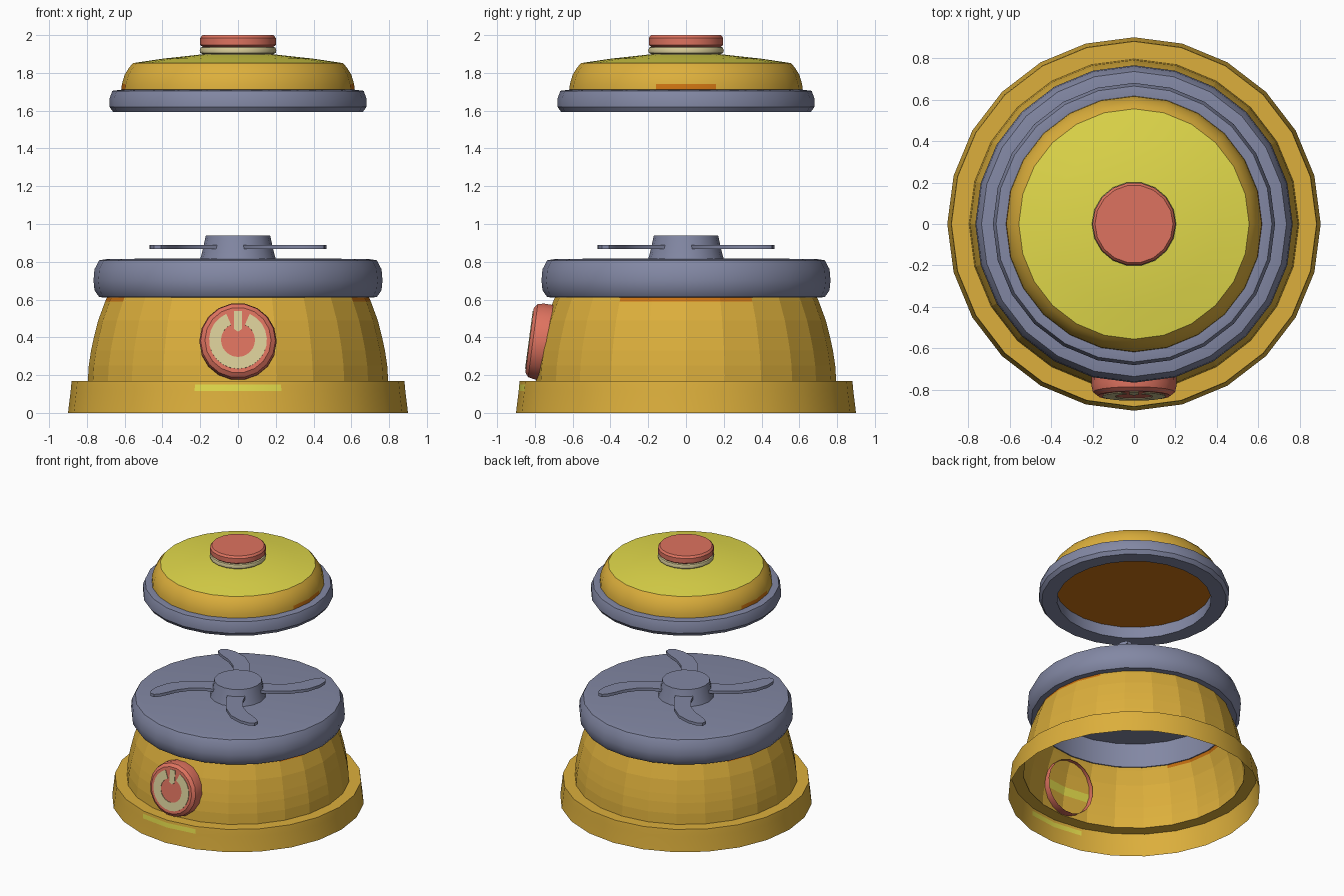
import bpy, bmesh, math
from mathutils import Matrix, Vector

if "Cube" in bpy.data.objects:
    bpy.data.objects.remove(bpy.data.objects["Cube"])


def material(name, rgb):
    m = bpy.data.materials.new(name)
    m.diffuse_color = (*rgb, 1)
    m.use_nodes = True
    m.node_tree.nodes["Principled BSDF"].inputs["Base Color"].default_value = m.diffuse_color
    return m


YELLOW = material("warm yellow", (0.72, 0.43, 0.045))
LIME = material("lemon yellow", (0.76, 0.70, 0.07))
ORANGE = material("deep orange", (0.60, 0.17, 0.006))
GREY = material("blue grey", (0.225, 0.245, 0.37))
RED = material("coral red", (0.73, 0.17, 0.115))
CREAM = material("cream", (0.70, 0.62, 0.32))


def finish(name, bm, mats, rule=None, smooth=True, matrix=None):
    bmesh.ops.recalc_face_normals(bm, faces=bm.faces)
    if rule:
        for f in bm.faces:
            f.material_index = rule(f.calc_center_median())
    me = bpy.data.meshes.new(name)
    bm.to_mesh(me)
    bm.free()
    for m in mats:
        me.materials.append(m)
    ob = bpy.data.objects.new(name, me)
    bpy.context.collection.objects.link(ob)
    if matrix:
        ob.matrix_world = matrix
    if smooth:
        bpy.ops.object.select_all(action='DESELECT')
        ob.select_set(True)
        bpy.context.view_layer.objects.active = ob
        bpy.ops.object.shade_smooth_by_angle(angle=math.radians(32))
    return ob


def lathe(name, profile, mats, n=24, closed=False, **kw):
    """Spin (radius, height) points round the z axis."""
    bm = bmesh.new()
    rings = []
    for r, z in profile:
        if r == 0:
            rings.append([bm.verts.new((0, 0, z))] * n)
        else:
            rings.append([bm.verts.new((r * math.cos(math.tau * i / n),
                                        r * math.sin(math.tau * i / n), z)) for i in range(n)])
    pairs = list(zip(rings, rings[1:]))
    if closed:
        pairs.append((rings[-1], rings[0]))
    for a, b in pairs:
        for i in range(n):
            j = (i + 1) % n
            bm.faces.new(list(dict.fromkeys((a[i], a[j], b[j], b[i]))))
    return finish(name, bm, mats, **kw)


def prism(bm, outline, z0, z1):
    """Extrude a 2D outline between two heights."""
    low = [bm.verts.new((x, y, z0)) for x, y in outline]
    high = [bm.verts.new((x, y, z1)) for x, y in outline]
    bm.faces.new(low[::-1])
    bm.faces.new(high)
    for i in range(len(low)):
        j = (i + 1) % len(low)
        bm.faces.new((low[i], low[j], high[j], high[i]))


def polar(r, deg):
    a = math.radians(deg)
    return Vector((r * math.cos(a), r * math.sin(a)))


# Base skirt: open underneath, with a lemon patch at the front
lathe("base_skirt", [(0.90, 0), (0.886, 0.115), (0.883, 0.15), (0.88, 0.17), (0.79, 0.17)],
      [YELLOW, LIME],
      rule=lambda c: int(c.y < -0.8 and abs(c.x) < 0.26 and 0.12 < c.z < 0.145))


# Body shell: orange band at both sides near the top, lemon patch beside the button
def body_rule(c):
    if c.z > 0.59 and abs(c.y) < 0.42:
        return 2
    return int(c.y < -0.6 and abs(c.x) < 0.25 and 0.33 < c.z < 0.39)


lathe("body_shell", [(0.795, 0.17), (0.79, 0.25), (0.778, 0.33), (0.765, 0.39),
                     (0.74, 0.49), (0.703, 0.59), (0.69, 0.62)],
      [YELLOW, LIME, ORANGE], rule=body_rule, smooth=False)

# Grey rim with its top plate, hollow below
lathe("rim_plate", [(0, 0.80), (0.685, 0.80), (0.685, 0.61), (0.735, 0.613), (0.76, 0.65),
                    (0.765, 0.70), (0.76, 0.76), (0.735, 0.808), (0.69, 0.815), (0, 0.82)],
      [GREY])

# Fan hub and four curved blades
lathe("fan_hub", [(0.20, 0.815), (0.19, 0.85), (0.17, 0.94), (0, 0.94)], [GREY], n=16)

path = [(0.13, -58, 0.065), (0.24, -61, 0.062), (0.36, -59, 0.062), (0.47, -54, 0.064),
        (0.55, -48.5, 0.058), (0.60, -45, 0.042), (0.625, -43, 0.018)]
bm = bmesh.new()
for k in range(4):
    pts = [polar(r, d + 90 * k) for r, d, w in path]
    left, right = [], []
    for i, p in enumerate(pts):
        t = (pts[min(i + 1, len(pts) - 1)] - pts[max(i - 1, 0)]).normalized()
        side = Vector((-t.y, t.x)) * path[i][2]
        left.append(p + side)
        right.append(p - side)
    prism(bm, right + left[::-1], 0.868, 0.89)
finish("fan_blades", bm, [GREY])

# Front button, tilted to follow the body
tilt = Matrix.Translation((0, -0.828, 0.385)) @ Matrix.Rotation(math.radians(82.5), 4, 'X')
lathe("front_button", [(0, 0), (0.175, 0), (0.198, -0.018), (0.205, -0.05), (0.203, -0.13)],
      [RED], n=18, matrix=tilt)

# Button marking: broken ring and upright bar, as thin plates
bm = bmesh.new()
steps = 20
angles = [90 + 24 + (360 - 48) * i / steps for i in range(steps + 1)]
prism(bm, [polar(0.153, a) for a in angles] + [polar(0.09, a) for a in reversed(angles)],
      -0.002, 0.004)
prism(bm, [(-0.022, 0.06), (0, 0.045), (0.022, 0.06), (0.022, 0.155), (-0.022, 0.155)],
      -0.002, 0.004)
finish("button_marking", bm, [CREAM], smooth=False, matrix=tilt)

# Floating lid: grey ring, dome, orange underside
lathe("lid_ring", [(0.55, 1.595), (0.66, 1.592), (0.68, 1.62), (0.68, 1.665), (0.665, 1.705),
                   (0.61, 1.712), (0.56, 1.70)], [GREY], closed=True)


def lid_rule(c):
    if c.z > 1.85:
        return 1
    return 2 if c.z < 1.74 and abs(c.y) < 0.2 else 0


lathe("lid_dome", [(0.618, 1.70), (0.615, 1.74), (0.60, 1.79), (0.575, 1.83), (0.555, 1.852),
                   (0.40, 1.875), (0.20, 1.897), (0, 1.90)],
      [YELLOW, LIME, ORANGE], rule=lid_rule)
lathe("lid_underside", [(0, 1.69), (0.565, 1.69)], [ORANGE], smooth=False)

# Lid knob: cream collar and red cap
lathe("knob_collar", [(0.185, 1.88), (0.187, 1.90), (0.20, 1.906), (0.203, 1.92),
                      (0.198, 1.934), (0.185, 1.938), (0.185, 1.945)], [CREAM], n=18)
lathe("knob_cap", [(0, 1.938), (0.188, 1.938), (0.20, 1.948), (0.20, 1.985),
                   (0.188, 2.0), (0, 2.0)], [RED], n=18)
